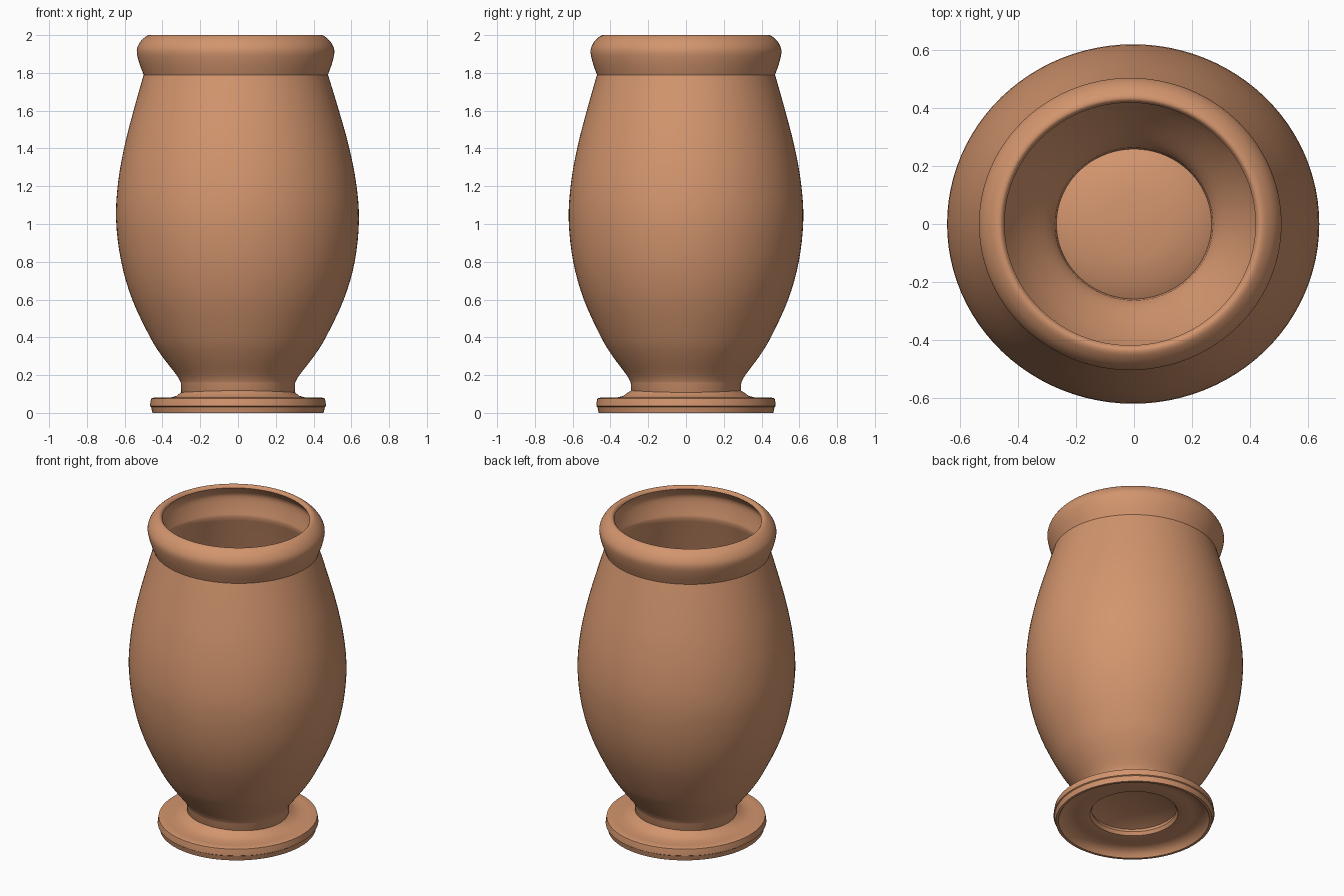
import bpy, bmesh, math

if "Cube" in bpy.data.objects:
    bpy.data.objects.remove(bpy.data.objects["Cube"])

clay = bpy.data.materials.new("terracotta clay")
clay.diffuse_color = (0.65, 0.30, 0.155, 1)
clay.use_nodes = True
clay.node_tree.nodes["Principled BSDF"].inputs["Base Color"].default_value = clay.diffuse_color
SEG = 96


def spline(pts, n=4):
    """Smooth (radius, z) curve through the points."""
    out = []
    for i in range(len(pts) - 1):
        p0, p1 = pts[max(i - 1, 0)], pts[i]
        p2, p3 = pts[i + 1], pts[min(i + 2, len(pts) - 1)]
        for k in range(n):
            t = k / n
            out.append(tuple(
                0.5 * (2 * b + (c - a) * t + (2 * a - 5 * b + 4 * c - d) * t * t
                       + (3 * b - a - 3 * c + d) * t ** 3)
                for a, b, c, d in zip(p0, p1, p2, p3)))
    return out + [pts[-1]]


def lathe(name, profile, ratio, lean, closed):
    """Spin a profile; lean shifts the centre slightly with height."""
    bm = bmesh.new()
    rings = []
    for r, z in profile:
        cx, cy = lean(z)
        if r < 1e-6:
            rings.append([bm.verts.new((cx, cy, z))])
        else:
            rings.append([bm.verts.new((cx + r * math.cos(2 * math.pi * i / SEG),
                                        cy + r * ratio * math.sin(2 * math.pi * i / SEG), z))
                          for i in range(SEG)])
    pairs = list(zip(rings, rings[1:]))
    if closed:
        pairs.append((rings[-1], rings[0]))
    for a, b in pairs:
        for i in range(SEG):
            j = (i + 1) % SEG
            if len(a) == 1:
                bm.faces.new((a[0], b[j], b[i]))
            elif len(b) == 1:
                bm.faces.new((a[i], a[j], b[0]))
            else:
                bm.faces.new((a[i], a[j], b[j], b[i]))
    bmesh.ops.recalc_face_normals(bm, faces=bm.faces)
    me = bpy.data.meshes.new(name)
    bm.to_mesh(me)
    bm.free()
    me.materials.append(clay)
    ob = bpy.data.objects.new(name, me)
    bpy.context.collection.objects.link(ob)
    bpy.ops.object.select_all(action='DESELECT')
    ob.select_set(True)
    bpy.context.view_layer.objects.active = ob
    bpy.ops.object.shade_smooth_by_angle(angle=math.radians(35))
    return ob


# Vase body: underside, belly, rolled rim, then inner wall and floor
belly = [(0.303, 0.16), (0.325, 0.2), (0.402, 0.3), (0.465, 0.4), (0.56, 0.6),
         (0.618, 0.8), (0.643, 1.02), (0.630, 1.22), (0.592, 1.42),
         (0.538, 1.62), (0.488, 1.79)]
rim = [(0.488, 1.79), (0.513, 1.86), (0.523, 1.92), (0.503, 1.965),
       (0.470, 1.995), (0.447, 2.0), (0.434, 1.985)]
rim_inside = [(0.434, 1.985), (0.455, 1.96), (0.48, 1.92), (0.475, 1.86), (0.458, 1.79)]
inner = [(r - 0.03, z) for r, z in reversed(belly)]
floor = [(0.273, 0.16), (0.268, 0.11), (0.22, 0.135), (0.12, 0.15), (0, 0.155)]
under = [(0, 0.125), (0.12, 0.118), (0.22, 0.1), (0.285, 0.075), (0.3, 0.1)]
body = (under + spline(belly) + spline(rim)[1:] + spline(rim_inside)[1:]
        + spline(inner)[1:] + floor[1:])
lathe("vase_body", body, 0.966,
      lambda z: (-0.014 * max(0, z - 0.8) / 1.2, 0), False)

# Dished foot ring with a hollow underside
foot = [(0.453, 0.0), (0.460, 0.032), (0.466, 0.036), (0.464, 0.055),
        (0.460, 0.076), (0.445, 0.081), (0.41, 0.078), (0.36, 0.081),
        (0.325, 0.09), (0.306, 0.105), (0.285, 0.118),
        (0.255, 0.10), (0.243, 0.065), (0.255, 0.045), (0.29, 0.037), (0.34, 0.045),
        (0.39, 0.043), (0.425, 0.02), (0.437, 0.0)]
lathe("foot", foot, 1.02, lambda z: (0, 0), True)
